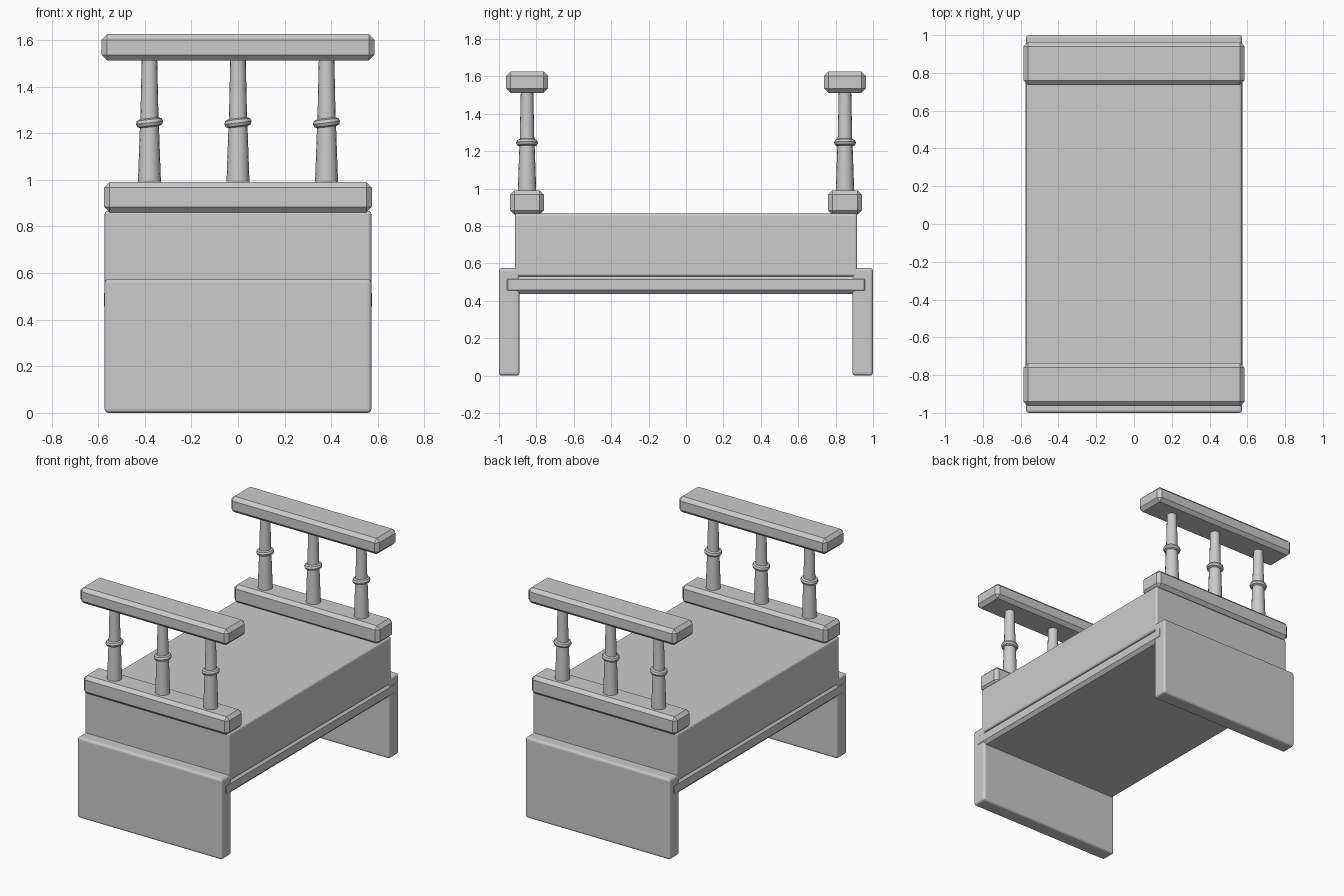
import bpy, math
from math import radians, cos, sin, tau

if "Cube" in bpy.data.objects:
    bpy.data.objects.remove(bpy.data.objects["Cube"])


def box(name, x, y, z, bevel, segments=1):
    """Bevelled box from (min, max) ranges."""
    bpy.ops.mesh.primitive_cube_add(size=1, location=[sum(r) / 2 for r in (x, y, z)])
    ob = bpy.context.object
    ob.name = name
    ob.scale = [r[1] - r[0] for r in (x, y, z)]
    bpy.ops.object.transform_apply(location=False, rotation=False, scale=True)
    mod = ob.modifiers.new("Bevel", 'BEVEL')
    mod.width = bevel
    mod.segments = segments
    return ob


def lathe(name, profile, loc, sides=16):
    """Turned post from a (radius, height) profile, capped at both ends."""
    verts = [(r * cos(tau * i / sides), r * sin(tau * i / sides), h)
             for r, h in profile for i in range(sides)]
    faces = [(k * sides + i, k * sides + (i + 1) % sides,
              (k + 1) * sides + (i + 1) % sides, (k + 1) * sides + i)
             for k in range(len(profile) - 1) for i in range(sides)]
    faces.append(tuple(reversed(range(sides))))
    faces.append(tuple(range(len(verts) - sides, len(verts))))
    me = bpy.data.meshes.new(name)
    me.from_pydata(verts, [], faces)
    ob = bpy.data.objects.new(name, me)
    ob.location = loc
    bpy.context.collection.objects.link(ob)
    smooth(ob)
    return ob


def smooth(ob):
    bpy.ops.object.select_all(action='DESELECT')
    ob.select_set(True)
    bpy.context.view_layer.objects.active = ob
    bpy.ops.object.shade_smooth_by_angle(angle=radians(35))


# Bed base and mattress
box("base_board", (-0.575, 0.575), (-0.975, 0.975), (0.435, 0.535), 0.022)
box("mattress", (-0.572, 0.572), (-0.915, 0.915), (0.53, 0.867), 0.014, 3)

POST = [(0.050, 0.97), (0.041, 1.225), (0.039, 1.26), (0.033, 1.53)]

for end, s in (("foot", -1), ("head", 1)):
    # Solid end panel acting as legs
    box(end + "_leg_panel", (-0.572, 0.572), sorted((s * 0.89, s * 1.0)), (0, 0.575), 0.016, 3)
    # Lower and upper rails
    c = s * 0.85
    box(end + "_lower_rail", (-0.574, 0.574), (c - 0.091, c + 0.091), (0.86, 0.99), 0.023)
    box(end + "_upper_rail", (-0.586, 0.586), (c - 0.113, c + 0.113), (1.512, 1.625), 0.024)
    # Turned spindles with slightly tilted ring collars
    for i, x in enumerate((-0.38, 0, 0.38)):
        lathe(f"{end}_spindle_{i + 1}", POST, (x, c, 0))
        bpy.ops.mesh.primitive_torus_add(
            major_segments=16, minor_segments=8, major_radius=0.04, minor_radius=0.019,
            location=(x, c, 1.245), rotation=(0, radians(-7), 0))
        ring = bpy.context.object
        ring.name = f"{end}_collar_{i + 1}"
        smooth(ring)
